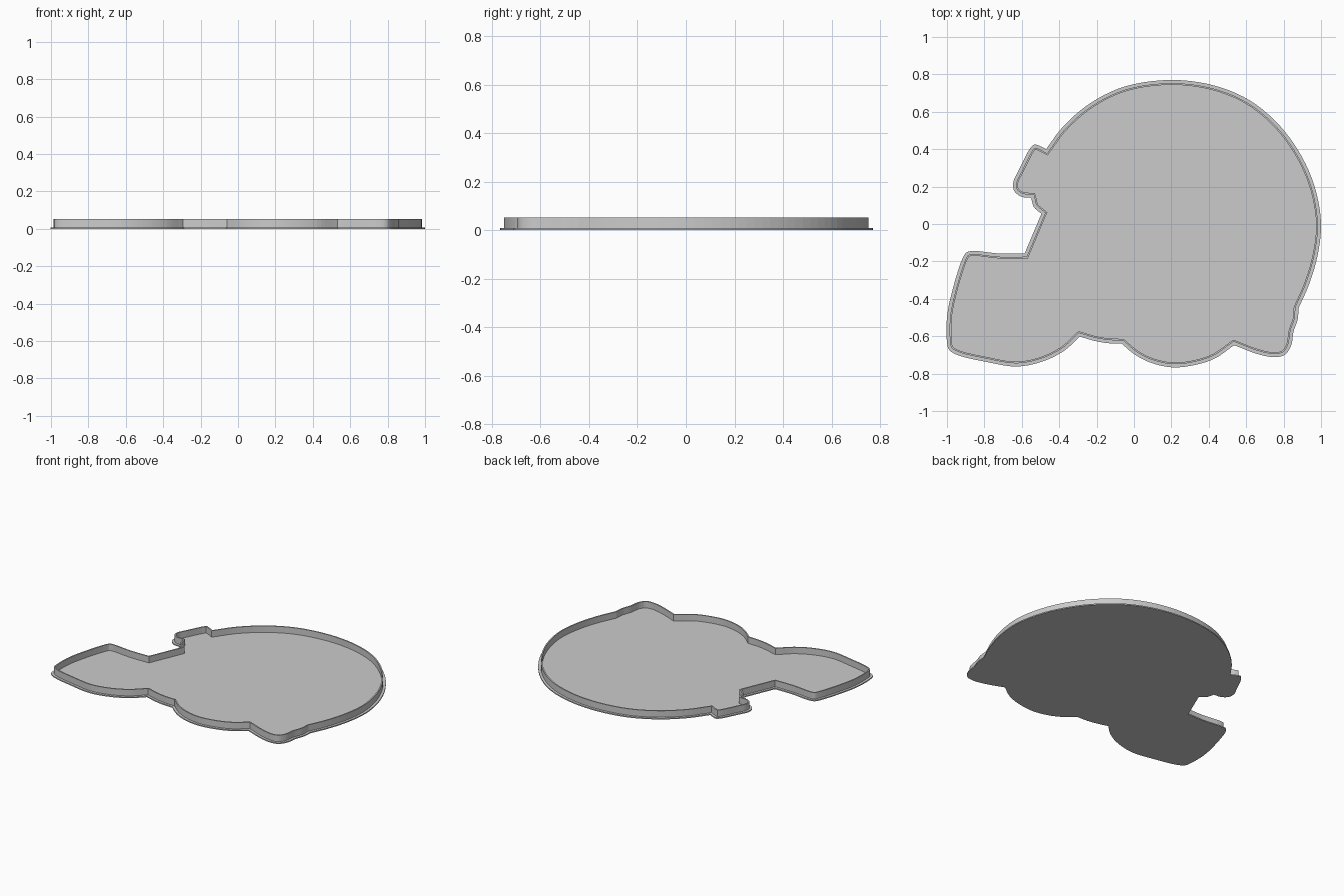
import bpy, bmesh
from mathutils import Vector

cube = bpy.data.objects.get("Cube")
if cube:
    bpy.data.objects.remove(cube, do_unlink=True)

PLATE_TOP, WALL_TOP = 0.008, 0.053
WALL_OUT, WALL_IN = 0.017, 0.026

# Outline, clockwise from above; each run is smooth and runs meet at sharp corners
DOME = [(-.47, .40), (-.38, .52), (-.235, .645), (-.05, .735), (.2, .77), (.43, .74),
        (.62, .66), (.78, .525), (.9, .355), (.97, .185), (1, 0), (.98, -.175),
        (.935, -.325), (.88, -.45)]
BACK_FOOT = [(.88, -.45), (.875, -.51), (.853, -.575), (.84, -.65), (.805, -.7),
             (.75, -.712), (.66, -.695), (.535, -.648)]
MIDDLE_LOBE = [(.535, -.648), (.43, -.72), (.31, -.757), (.2, -.766), (.085, -.74),
               (0, -.695), (-.065, -.64)]
LINK = [(-.065, -.64), (-.14, -.637), (-.21, -.625), (-.29, -.602)]
FRONT_LOBE = [(-.29, -.602), (-.37, -.675), (-.48, -.732), (-.625, -.762), (-.79, -.737),
              (-.95, -.698), (-.99, -.67), (-1, -.63), (-1, -.5), (-.975, -.37),
              (-.915, -.18), (-.895, -.152), (-.86, -.144), (-.72, -.158), (-.585, -.158)]
NECK = [(-.585, -.158), (-.495, .055)]
TAB = [(-.495, .055), (-.535, .09), (-.55, .14)]
TAB_TIP = [(-.55, .14), (-.605, .147), (-.642, .18), (-.645, .225), (-.615, .29),
           (-.555, .405), (-.535, .424), (-.51, .42), (-.47, .40)]


def smooth_run(points, steps=5):
    """Centripetal spline through the points, without the final point."""
    p = [Vector(q) for q in points]
    if len(p) == 2:
        return p[:1]
    p = [2 * p[0] - p[1]] + p + [2 * p[-1] - p[-2]]
    out = []
    for a, b, c, d in zip(p, p[1:], p[2:], p[3:]):
        t0, t1 = 0, (b - a).length ** .5
        t2 = t1 + (c - b).length ** .5
        t3 = t2 + (d - c).length ** .5
        for i in range(steps):
            t = t1 + (t2 - t1) * i / steps
            e = a.lerp(b, (t - t0) / (t1 - t0))
            f = b.lerp(c, (t - t1) / (t2 - t1))
            g = c.lerp(d, (t - t2) / (t3 - t2))
            h = e.lerp(f, (t - t0) / (t2 - t0))
            k = f.lerp(g, (t - t1) / (t3 - t1))
            out.append(h.lerp(k, (t - t1) / (t2 - t1)))
    return out


def inset(loop, distance):
    """Move a clockwise loop inwards with mitred corners."""
    out = []
    for i, p in enumerate(loop):
        u = (p - loop[i - 1]).normalized()
        v = (loop[(i + 1) % len(loop)] - p).normalized()
        n1, n2 = Vector((u.y, -u.x)), Vector((v.y, -v.x))
        out.append(p + (n1 + n2) * distance / max(1 + n1.dot(n2), .4))
    return out


def sweep(name, loop, profile, capped, material):
    """Run a profile of (inset, height) pairs around the outline."""
    bm = bmesh.new()
    rings = [[bm.verts.new((p.x, p.y, z)) for p in inset(loop, d)] for d, z in profile]
    pairs = list(zip(rings, rings[1:]))
    if capped:
        bm.faces.new(rings[0])
        bm.faces.new(rings[-1])
    else:
        pairs.append((rings[-1], rings[0]))
    for lower, upper in pairs:
        for i in range(len(loop)):
            bm.faces.new((lower[i - 1], lower[i], upper[i], upper[i - 1]))
    bmesh.ops.recalc_face_normals(bm, faces=bm.faces)
    mesh = bpy.data.meshes.new(name)
    bm.to_mesh(mesh)
    bm.free()
    mesh.materials.append(material)
    bpy.context.collection.objects.link(bpy.data.objects.new(name, mesh))


grey = bpy.data.materials.new("plain_grey")
grey.use_nodes = True
grey.diffuse_color = (.6, .6, .6, 1)
grey.node_tree.nodes["Principled BSDF"].inputs["Base Color"].default_value = (.6, .6, .6, 1)

outline = []
for run in (DOME, BACK_FOOT, MIDDLE_LOBE, LINK, FRONT_LOBE, NECK, TAB, TAB_TIP):
    outline += smooth_run(run)

# Thin floor with a narrow flange, and the upright rim standing on it
sweep("base_plate", outline, [(0, 0), (0, PLATE_TOP)], True, grey)
sweep("rim_wall", outline, [(WALL_OUT, PLATE_TOP), (WALL_OUT, WALL_TOP),
                            (WALL_IN, WALL_TOP), (WALL_IN, PLATE_TOP)], False, grey)
